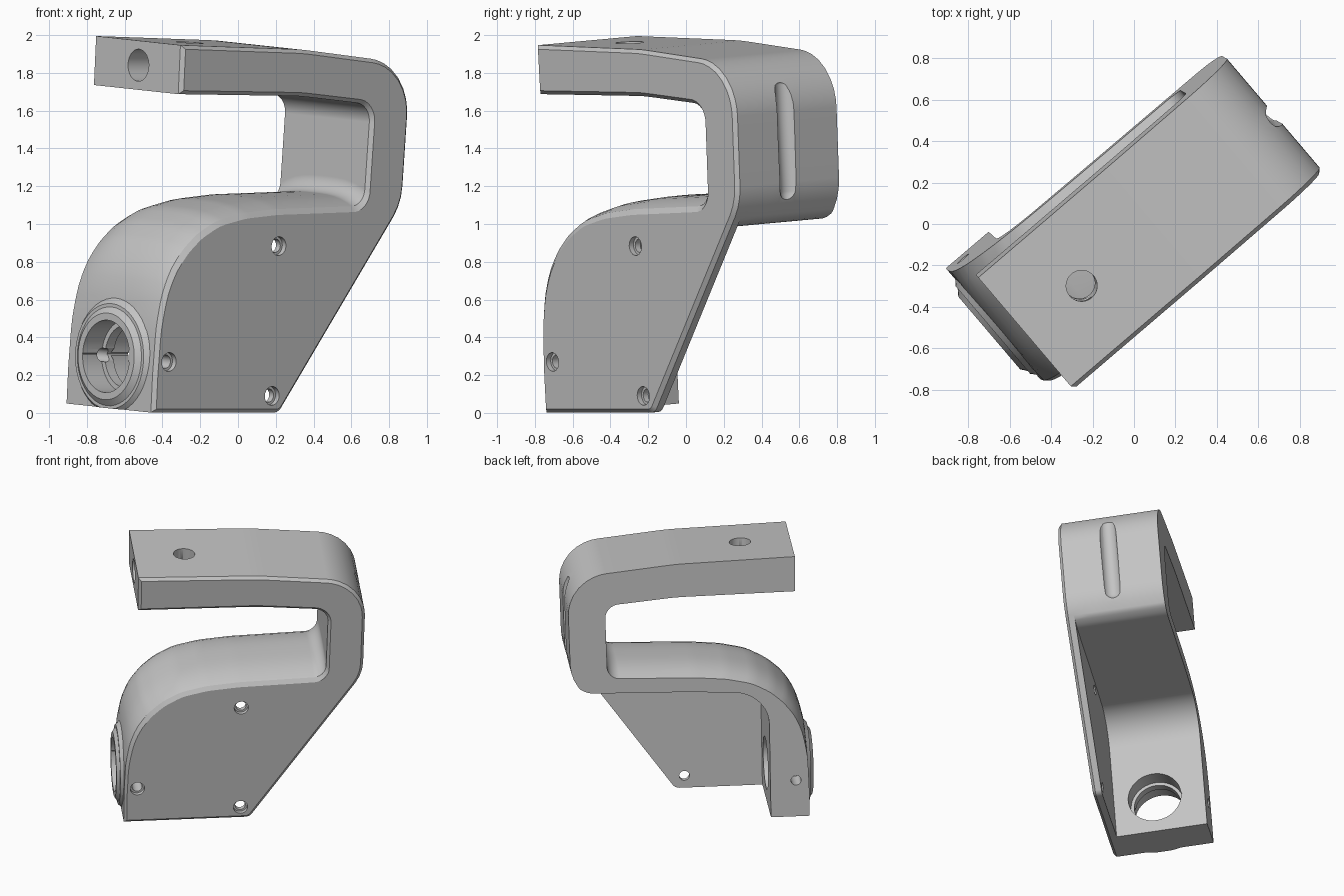
import bpy, bmesh, math
from mathutils import Matrix, Vector

if "Cube" in bpy.data.objects:
    bpy.data.objects.remove(bpy.data.objects["Cube"], do_unlink=True)

HALF = 0.355     # half of the width
WALL = 0.065     # side plate thickness
CROWN = 0.06     # bulge of the shelf across its width

grey = bpy.data.materials.new("light grey plastic")
grey.use_nodes = True
grey.diffuse_color = (0.55, 0.55, 0.55, 1)
grey.node_tree.nodes["Principled BSDF"].inputs["Base Color"].default_value = (0.55, 0.55, 0.55, 1)


def to_object(name, bm):
    bmesh.ops.recalc_face_normals(bm, faces=bm.faces)
    mesh = bpy.data.meshes.new(name)
    bm.to_mesh(mesh)
    bm.free()
    mesh.materials.append(grey)
    ob = bpy.data.objects.new(name, mesh)
    bpy.context.scene.collection.objects.link(ob)
    return ob


def rounded(corners, steps=8):
    """Fillet each (x, z, radius) corner of a closed outline."""
    out = []
    for i, (x, z, r) in enumerate(corners):
        p = Vector((x, z))
        a = Vector(corners[i - 1][:2]) - p
        b = Vector(corners[(i + 1) % len(corners)][:2]) - p
        turn = math.pi - a.angle(b)
        if r == 0 or turn < 0.01:
            out.append(p)
            continue
        t = min(r * math.tan(turn / 2), 0.45 * min(a.length, b.length))
        r = t / math.tan(turn / 2)
        start, end = p + a.normalized() * t, p + b.normalized() * t
        mid = p + (a.normalized() + b.normalized()).normalized() * (r / math.cos(turn / 2))
        n = max(2, round(steps * turn / 1.5))
        for k in range(n + 1):
            d = start.lerp(end, k / n) - mid
            out.append(mid + d.normalized() * r)
    return out


def prism(outline, stations):
    """Loft an x-z outline through several y stations."""
    bm = bmesh.new()
    rims = [[bm.verts.new((p.x, y, p.y)) for p in outline] for y in stations]
    bm.faces.new(rims[0])
    bm.faces.new(rims[-1])
    for near, far in zip(rims, rims[1:]):
        for i in range(len(outline)):
            bm.faces.new((near[i - 1], near[i], far[i], far[i - 1]))
    bmesh.ops.recalc_face_normals(bm, faces=bm.faces)
    return bm


def rod(name, p0, p1, r0, r1=None, sides=40):
    p0, p1 = Vector(p0), Vector(p1)
    d = p1 - p0
    m = Matrix.Translation((p0 + p1) / 2) @ d.to_track_quat('Z', 'Y').to_matrix().to_4x4()
    bm = bmesh.new()
    bmesh.ops.create_cone(bm, cap_ends=True, segments=sides, radius1=r0,
                          radius2=r0 if r1 is None else r1, depth=d.length, matrix=m)
    return to_object(name, bm)


def combine(body, tool, operation='DIFFERENCE'):
    tool.hide_render = True
    mod = body.modifiers.new("join", 'BOOLEAN')
    mod.operation, mod.solver, mod.object = operation, 'EXACT', tool
    bpy.context.view_layer.objects.active = body
    bpy.ops.object.modifier_apply(modifier=mod.name)
    bpy.data.objects.remove(tool, do_unlink=True)


# Hooked bracket silhouette: foot, sloping back edge, spine, arm, shelf, front leg
outline = rounded([
    (-0.83, 0, 0), (0.055, 0, 0.06), (0.845, 1.11, 0.3), (0.865, 1.85, 0.3),
    (0.1, 1.927, 1.5), (-0.74, 1.95, 0), (-0.74, 1.69, 0), (0.1, 1.68, 1.5),
    (0.6, 1.635, 0.1), (0.585, 1.088, 0.09), (-0.03, 1.07, 1), (-0.25, 1.05, 0.5),
    (-0.43, 1.01, 0.3), (-0.56, 0.94, 0.3), (-0.65, 0.86, 0.3), (-0.73, 0.76, 0.4),
    (-0.785, 0.63, 0.5), (-0.82, 0.45, 0.8), (-0.83, 0.2, 1)])
bm = prism(outline, [HALF * k / 6 for k in range(-6, 7)])

# Chamfer the rim on the plate side
rim = [e for e in bm.edges if all(v.co.y < -HALF + 1e-5 for v in e.verts)]
bmesh.ops.bevel(bm, geom=rim, offset=0.02, segments=1, affect='EDGES')

# Crown the shelf and the top of the leg across the width
for v in bm.verts:
    if v.co.x < 0.6 and 0.3 < v.co.z < 1.25:
        out = Vector((min(0, v.co.x), 0, v.co.z - 0.3)).normalized()
        fade = min(1, max(0, (v.co.z - 0.35) / 0.5))
        v.co += out * CROWN * fade * max(0, 1 - abs(v.co.y / HALF) ** 3)
body = to_object("bracket", bm)

# Open pocket behind the side plate, leaving shelf and front leg
pocket = rounded([
    (1.1, 1.36, 0), (0.858, 1.36, 0), (0.845, 0.985, 0.18), (0, 0.965, 1),
    (-0.55, 0.93, 0.25), (-0.56, -0.1, 0), (1.1, -0.1, 0)])
combine(body, to_object("pocket_cutter", prism(pocket, (-HALF + WALL, HALF + 0.1))))

# Softly raised collar on the front leg, trimmed level with the foot
HUB = 0.275
combine(body, rod("collar_base", (-0.785, 0, HUB), (-0.85, 0, HUB), 0.345, 0.28, 48), 'UNION')
combine(body, rod("collar_face", (-0.83, 0, HUB), (-0.873, 0, HUB), 0.29, 0.23, 48), 'UNION')
floor = [Vector(p) for p in ((-1.1, -0.3), (-0.5, -0.3), (-0.5, 0), (-1.1, 0))]
combine(body, to_object("floor_cutter", prism(floor, (-0.6, 0.6))))

# Large front hole with an inner ridge and a key notch
for x0, x1, r in ((-1, -0.74, 0.192), (-1, -0.4, 0.165), (-0.68, -0.4, 0.188)):
    combine(body, rod("front_hole_cutter", (x0, 0, HUB), (x1, 0, HUB), r, sides=48))
combine(body, rod("notch_cutter", (-0.9, 0.16, HUB), (-0.5, 0.16, HUB), 0.035, sides=4))

# Holes in the arm: end bore and vertical bore
combine(body, rod("end_bore_cutter", (-0.9, 0, 1.82), (-0.386, 0, 1.82), 0.085))
combine(body, rod("top_bore_cutter", (-0.386, 0, 1.5), (-0.386, 0, 2.1), 0.075))

# Counterbored screw holes in the side plate
for x, z, depth in ((-0.01, 0.885, -0.2), (-0.737, 0.27, 0.5), (-0.01, 0.09, -0.2)):
    combine(body, rod("screw_cutter", (x, -0.5, z), (x, depth, z), 0.036, sides=24))
    combine(body, rod("counterbore_cutter", (x, -0.5, z), (x, -HALF + 0.03, z), 0.05, sides=24))

# Round-ended groove down the spine: a ball stretched at its middle
bm = bmesh.new()
bmesh.ops.create_uvsphere(bm, u_segments=20, v_segments=12, radius=0.062)
for v in bm.verts:
    v.co += Vector((0.872, 0, 1.70 if v.co.z > 0.001 else 1.15))
combine(body, to_object("groove_cutter", bm))

# Smooth shading that keeps large faces flat, then final placement
bpy.ops.object.select_all(action='DESELECT')
body.select_set(True)
bpy.context.view_layer.objects.active = body
bpy.ops.object.shade_smooth_by_angle(angle=math.radians(32))
weighted = body.modifiers.new("weighted normals", 'WEIGHTED_NORMAL')
weighted.keep_sharp = True
body.matrix_world = (Matrix.Translation((-0.046, 0.055, 0.025))
                     @ Matrix.Rotation(math.radians(40.4), 4, 'Z')
                     @ Matrix.Rotation(math.radians(4), 4, 'X'))
